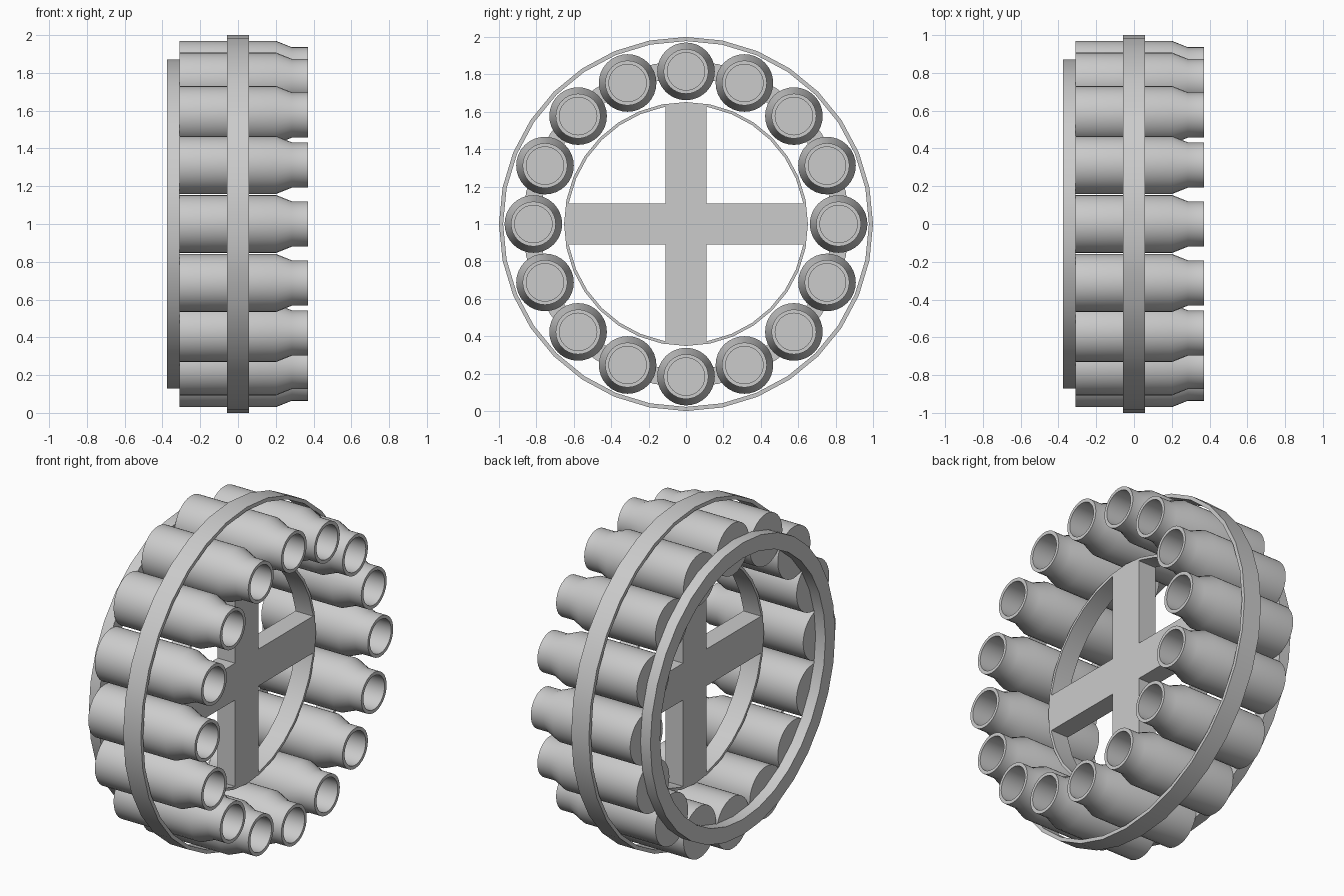
import bpy, bmesh, math
from mathutils import Vector

if "Cube" in bpy.data.objects:
    bpy.data.objects.remove(bpy.data.objects["Cube"])

CENTRE_Z = 1.0
BOTTLES = 16
BOTTLE_ORBIT = 0.816


def lathe(name, profile, sides, centre, closed=False):
    """Spin (x, radius) points about an axis parallel to x."""
    bm = bmesh.new()
    rings = []
    for x, r in profile:
        rings.append([bm.verts.new((x,
                                    r * math.sin(2 * math.pi * i / sides),
                                    r * math.cos(2 * math.pi * i / sides)))
                      for i in range(sides)])
    pairs = list(zip(rings, rings[1:]))
    if closed:
        pairs.append((rings[-1], rings[0]))
    for a, b in pairs:
        for i in range(sides):
            j = (i + 1) % sides
            bm.faces.new((a[i], a[j], b[j], b[i]))
    if not closed:
        bm.faces.new(rings[0])
        bm.faces.new(rings[-1])
    bmesh.ops.recalc_face_normals(bm, faces=bm.faces)
    mesh = bpy.data.meshes.new(name)
    bm.to_mesh(mesh)
    bm.free()
    obj = bpy.data.objects.new(name, mesh)
    obj.location = centre
    bpy.context.collection.objects.link(obj)
    smooth(obj)
    return obj


def smooth(obj):
    bpy.ops.object.select_all(action='DESELECT')
    obj.select_set(True)
    bpy.context.view_layer.objects.active = obj
    bpy.ops.object.shade_smooth_by_angle(angle=math.radians(25))


def hoop(name, x0, x1, inner, outer, sides=32):
    return lathe(name, [(x0, inner), (x0, outer), (x1, outer), (x1, inner)],
                 sides, (0, 0, CENTRE_Z), closed=True)


def box(name, size):
    bpy.ops.mesh.primitive_cube_add(size=1, location=(0, 0, CENTRE_Z))
    obj = bpy.context.object
    obj.name = name
    for v in obj.data.vertices:
        v.co = Vector(c * s for c, s in zip(v.co, size))
    return obj


# Hoops: outer rim, inner rim and the ring behind the bottles
hoop("outer_rim", -0.058, 0.058, 0.978, 1.0)
hoop("inner_rim", -0.058, 0.058, 0.636, 0.652)
hoop("back_ring", -0.375, -0.31, 0.78, 0.872)

# Crossed spokes
box("vertical_spoke", (0.116, 0.22, 1.285))
box("horizontal_spoke", (0.116, 1.285, 0.22))

# Open-necked bottles around the wheel, sharing one mesh
bottle_profile = [(-0.31, 0.154), (0.2, 0.154), (0.285, 0.12), (0.37, 0.12),
                  (0.37, 0.1), (0.12, 0.1)]
first = lathe("bottle_01", bottle_profile, 32,
              (0, 0, CENTRE_Z + BOTTLE_ORBIT))
for i in range(1, BOTTLES):
    a = 2 * math.pi * i / BOTTLES
    b = first.copy()
    b.name = f"bottle_{i + 1:02d}"
    b.location = (0, BOTTLE_ORBIT * math.sin(a),
                  CENTRE_Z + BOTTLE_ORBIT * math.cos(a))
    b.rotation_euler = (-a, 0, 0)
    bpy.context.collection.objects.link(b)
